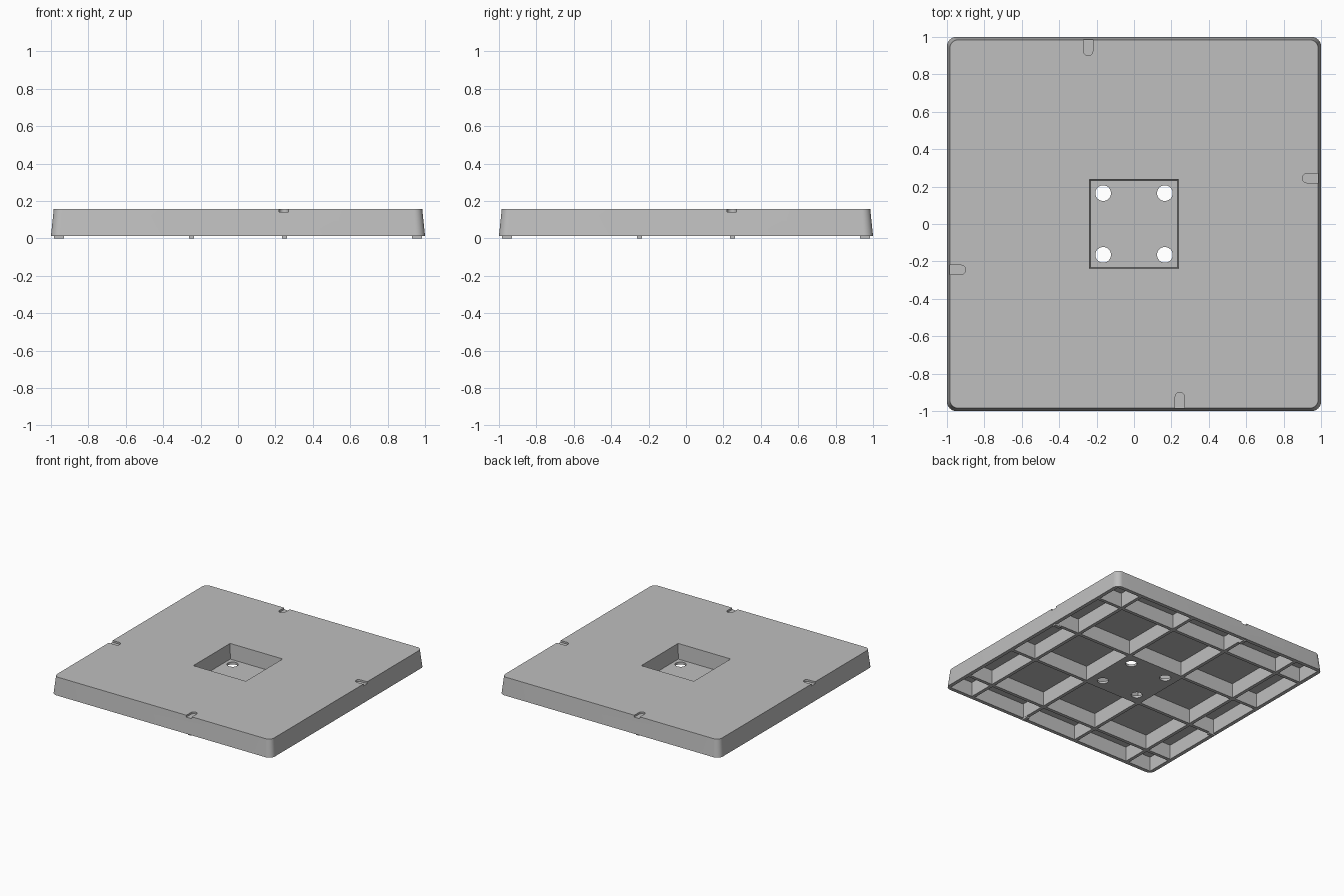
import bpy, bmesh, math
from mathutils import Matrix, Vector

if "Cube" in bpy.data.objects:
    bpy.data.objects.remove(bpy.data.objects["Cube"])

BASE, TOP = 0.013, 0.157      # underside rim and top face heights
RIB, WALL = 0.027, 0.03       # rib and outer wall thickness

grey = bpy.data.materials.new("light grey")
grey.use_nodes = True
colour = (0.52, 0.52, 0.52, 1)
grey.diffuse_color = colour
grey.node_tree.nodes["Principled BSDF"].inputs["Base Color"].default_value = colour


def rounded_square(half, radius, steps=8):
    """Outline of a square with rounded corners."""
    pts = []
    for corner in range(4):
        turn = Matrix.Rotation(corner * math.pi / 2, 2)
        for i in range(steps + 1):
            a = i / steps * math.pi / 2
            c = half - radius
            pts.append(turn @ Vector((c + radius * math.cos(a), c + radius * math.sin(a))))
    return pts


def slot(width, inner, outer, steps=10):
    """Outline of a slot along -y with a round inner end."""
    r = width / 2
    pts = [Vector((-r, -outer)), Vector((r, -outer))]
    for i in range(steps + 1):
        a = i / steps * math.pi
        pts.append(Vector((r * math.cos(a), r * math.sin(a) - inner - r)))
    return pts


def rect(x0, x1, y0, y1):
    return [Vector(p) for p in ((x0, y0), (x1, y0), (x1, y1), (x0, y1))]


def prism(bm, low, z0, high, z1):
    """Closed solid between two matching outlines."""
    a = [bm.verts.new((p.x, p.y, z0)) for p in low]
    b = [bm.verts.new((p.x, p.y, z1)) for p in high]
    bm.faces.new(a[::-1])
    bm.faces.new(b)
    for i in range(len(a)):
        j = (i + 1) % len(a)
        bm.faces.new((a[i], a[j], b[j], b[i]))


def make(name, bm):
    mesh = bpy.data.meshes.new(name)
    bmesh.ops.recalc_face_normals(bm, faces=bm.faces)
    bm.to_mesh(mesh)
    bm.free()
    mesh.materials.append(grey)
    obj = bpy.data.objects.new(name, mesh)
    bpy.context.collection.objects.link(obj)
    return obj


def select_only(obj):
    bpy.ops.object.select_all(action='DESELECT')
    obj.select_set(True)
    bpy.context.view_layer.objects.active = obj


def cut(target, bm):
    cutter = make("cutter", bm)
    cutter.hide_render = True
    mod = target.modifiers.new("cut", 'BOOLEAN')
    mod.operation, mod.solver, mod.object = 'DIFFERENCE', 'EXACT', cutter
    select_only(target)
    bpy.ops.object.modifier_apply(modifier=mod.name)
    bpy.data.objects.remove(cutter)


# Tapered slab
bm = bmesh.new()
prism(bm, rounded_square(1.0, 0.05), BASE, rounded_square(0.985, 0.045), TOP)
slab = make("base_plate", bm)

# Hollow underside cells, leaving ribs and the solid centre
bm = bmesh.new()
ribs = (-0.75, -0.25, 0.25, 0.75)
starts = [WALL - 1] + [r + RIB / 2 for r in ribs]
ends = [r - RIB / 2 for r in ribs] + [1 - WALL]
for i in range(5):
    for j in range(5):
        if (i, j) != (2, 2):
            cell = rect(starts[i], ends[i], starts[j], ends[j])
            prism(bm, cell, -0.05, cell, 0.132)
cut(slab, bm)

# Square pocket and four edge notches in the top
bm = bmesh.new()
prism(bm, rect(-0.233, 0.233, -0.233, 0.233), 0.032,
      rect(-0.239, 0.239, -0.239, 0.239), TOP + 0.005)
for k in range(4):
    turn = Matrix.Rotation(k * math.pi / 2, 2)
    shape = [turn @ (p + Vector((0.245, 0))) for p in slot(0.05, 0.9, 1.1)]
    prism(bm, shape, TOP - 0.015, shape, TOP + 0.05)
cut(slab, bm)

# Screw holes through the pocket floor
bm = bmesh.new()
for x in (-0.165, 0.165):
    for y in (-0.165, 0.165):
        bmesh.ops.create_cone(bm, cap_ends=True, segments=32, radius1=0.042,
                              radius2=0.042, depth=0.2,
                              matrix=Matrix.Translation((x, y, 0)))
cut(slab, bm)
select_only(slab)
bpy.ops.object.shade_smooth_by_angle(angle=math.radians(30))

# Stacking tabs beneath the notches
for k, side in enumerate(("front", "left", "back", "right")):
    turn = Matrix.Rotation(k * math.pi / 2, 2)
    shape = [turn @ p for p in rect(0.236, 0.263, -0.985, -0.93)]
    bm = bmesh.new()
    prism(bm, shape, 0, shape, 0.02)
    make(side + "_stacking_tab", bm)
